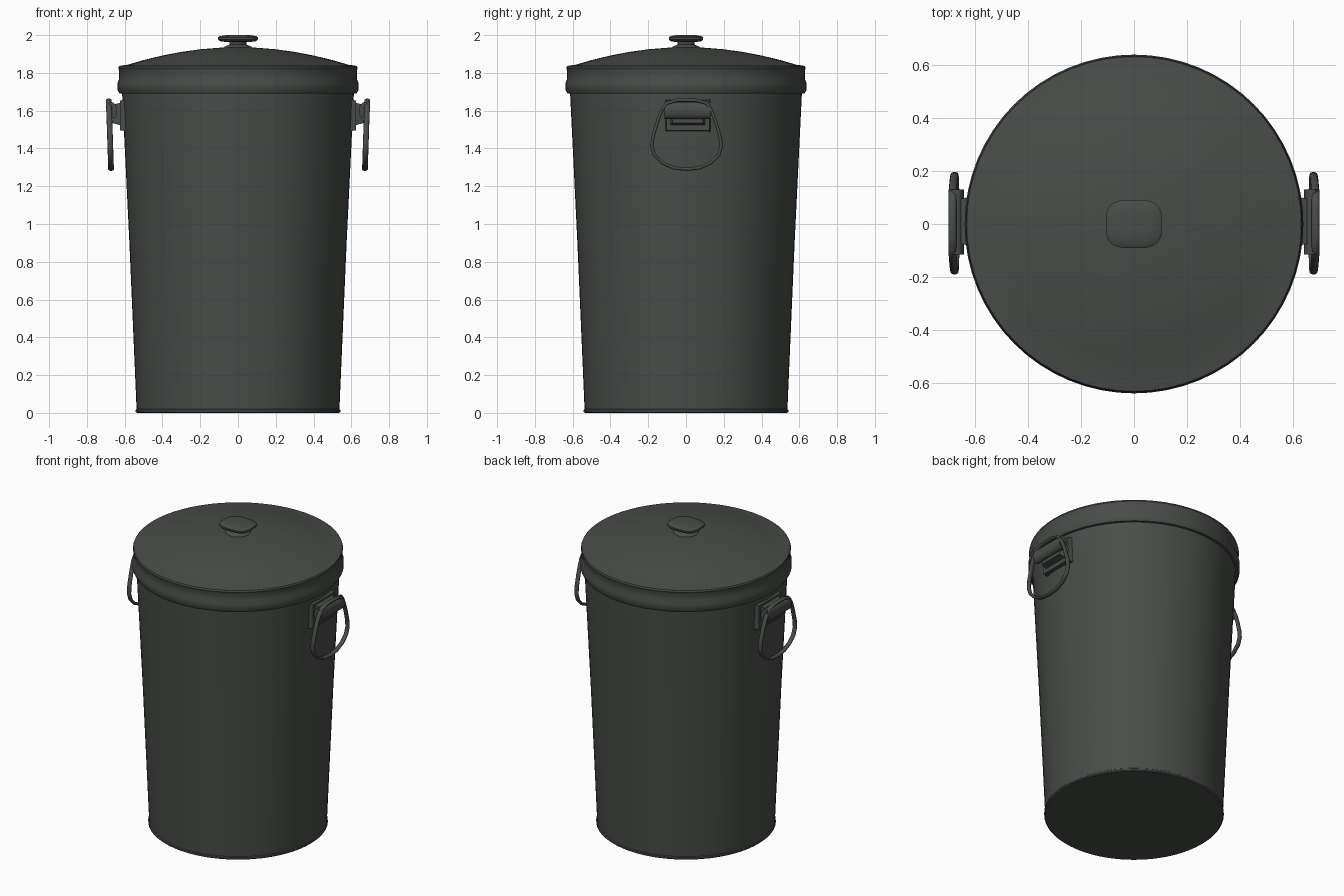
import bpy, bmesh, math
from mathutils import Vector

if "Cube" in bpy.data.objects:
    bpy.data.objects.remove(bpy.data.objects["Cube"])

metal = bpy.data.materials.new("dark grey green metal")
metal.diffuse_color = (0.066, 0.074, 0.066, 1)
metal.use_nodes = True
metal.node_tree.nodes["Principled BSDF"].inputs["Base Color"].default_value = metal.diffuse_color


def finish(bm, name, angle=35):
    bmesh.ops.recalc_face_normals(bm, faces=bm.faces)
    me = bpy.data.meshes.new(name)
    bm.to_mesh(me)
    bm.free()
    me.materials.append(metal)
    ob = bpy.data.objects.new(name, me)
    bpy.context.collection.objects.link(ob)
    bpy.ops.object.select_all(action='DESELECT')
    ob.select_set(True)
    bpy.context.view_layer.objects.active = ob
    bpy.ops.object.shade_smooth_by_angle(angle=math.radians(angle))
    return ob


def skin(bm, rings, closed=False):
    """Join equal-length vertex rings with quads."""
    n = len(rings[0])
    pairs = list(zip(rings, rings[1:] + rings[:1])) if closed else list(zip(rings, rings[1:]))
    for a, b in pairs:
        for i in range(n):
            j = (i + 1) % n
            bm.faces.new((a[i], a[j], b[j], b[i]))
    if not closed:
        bm.faces.new(rings[0])
        bm.faces.new(rings[-1])


def lathe(name, profile, n=64, power=2.0, squash=1.0):
    """Turn (radius, z) profile; power above 2 gives a rounded square."""
    bm = bmesh.new()
    rings = []
    for r, z in profile:
        ring = []
        for i in range(n):
            t = 2 * math.pi * i / n
            c, s = math.cos(t), math.sin(t)
            k = r / (abs(c) ** power + abs(s) ** power) ** (1 / power)
            ring.append(bm.verts.new((k * c, k * s * squash, z)))
        rings.append(ring)
    skin(bm, rings)
    return finish(bm, name)


# tapered can
lathe("can_body", [(0.535, 0), (0.542, 0.006), (0.542, 0.016), (0.537, 0.02),
                   (0.575, 0.9), (0.615, 1.72)])

# domed lid with a folded, beaded rim
lathe("lid", [(0.605, 1.69), (0.628, 1.692), (0.638, 1.71), (0.638, 1.745),
              (0.629, 1.77), (0.63, 1.815), (0.634, 1.825), (0.630, 1.836),
              (0.61, 1.84), (0.585, 1.843), (0.5, 1.868), (0.4, 1.892), (0.3, 1.911),
              (0.2, 1.925), (0.1, 1.933), (0.03, 1.935)])

# lid knob: flared stem and rounded-square cap
lathe("knob_stem", [(0.08, 1.93), (0.07, 1.94), (0.045, 1.95), (0.045, 1.972)], 32)
lathe("knob_cap", [(0.06, 1.963), (0.095, 1.968), (0.106, 1.978), (0.106, 1.988),
                   (0.095, 1.995), (0.06, 2.0)], 40, 3.2, 0.86)


def slab(bm, x0, x1, y0, y1, z0, z1, top_in=0.0):
    """Box whose outer x face may be inset."""
    rings = []
    for x, d in ((x0, 0), (x1, top_in)):
        rings.append([bm.verts.new((x, y, z)) for y, z in
                      ((y0 + d, z0 + d), (y1 - d, z0 + d), (y1 - d, z1 - d), (y0 + d, z1 - d))])
    skin(bm, rings)


def mirrored(ob):
    m = ob.modifiers.new("other side", 'MIRROR')
    m.use_axis[0] = True


# bracket: back plate, raised strap and hinge barrel
bm = bmesh.new()
slab(bm, 0.585, 0.625, -0.11, 0.13, 1.49, 1.66, 0.006)
slab(bm, 0.61, 0.665, -0.085, 0.105, 1.52, 1.645, 0.014)
mirrored(finish(bm, "handle_bracket"))

bm = bmesh.new()
rings = []
for y in (-0.115, 0.13):
    rings.append([bm.verts.new((0.669 + 0.029 * math.cos(a), y, 1.60 + 0.045 * math.sin(a)))
                  for a in (2 * math.pi * i / 16 for i in range(16))])
skin(bm, rings)
mirrored(finish(bm, "handle_hinge"))

# hanging D-shaped handle swept round a closed path (y, z)
side = [(0.0, 1.29), (0.07, 1.297), (0.13, 1.325), (0.17, 1.365), (0.184, 1.41),
        (0.178, 1.46), (0.158, 1.53), (0.132, 1.60), (0.105, 1.64), (0.05, 1.655)]
path = side + [(0, 1.655)] + [(-y, z) for y, z in reversed(side[1:])]
pts = [Vector((0.672 + 0.012 * (z - 1.29) / 0.36, y + 0.003, z)) for y, z in path]
bm = bmesh.new()
rings = []
for i, p in enumerate(pts):
    tan = (pts[(i + 1) % len(pts)] - pts[i - 1]).normalized()
    out = tan.cross(Vector((1, 0, 0))).normalized()
    rings.append([bm.verts.new(p + Vector((0.015 * math.cos(a), 0, 0)) + out * 0.009 * math.sin(a))
                  for a in (2 * math.pi * k / 10 for k in range(10))])
skin(bm, rings, True)
mirrored(finish(bm, "handle_ring", 60))
